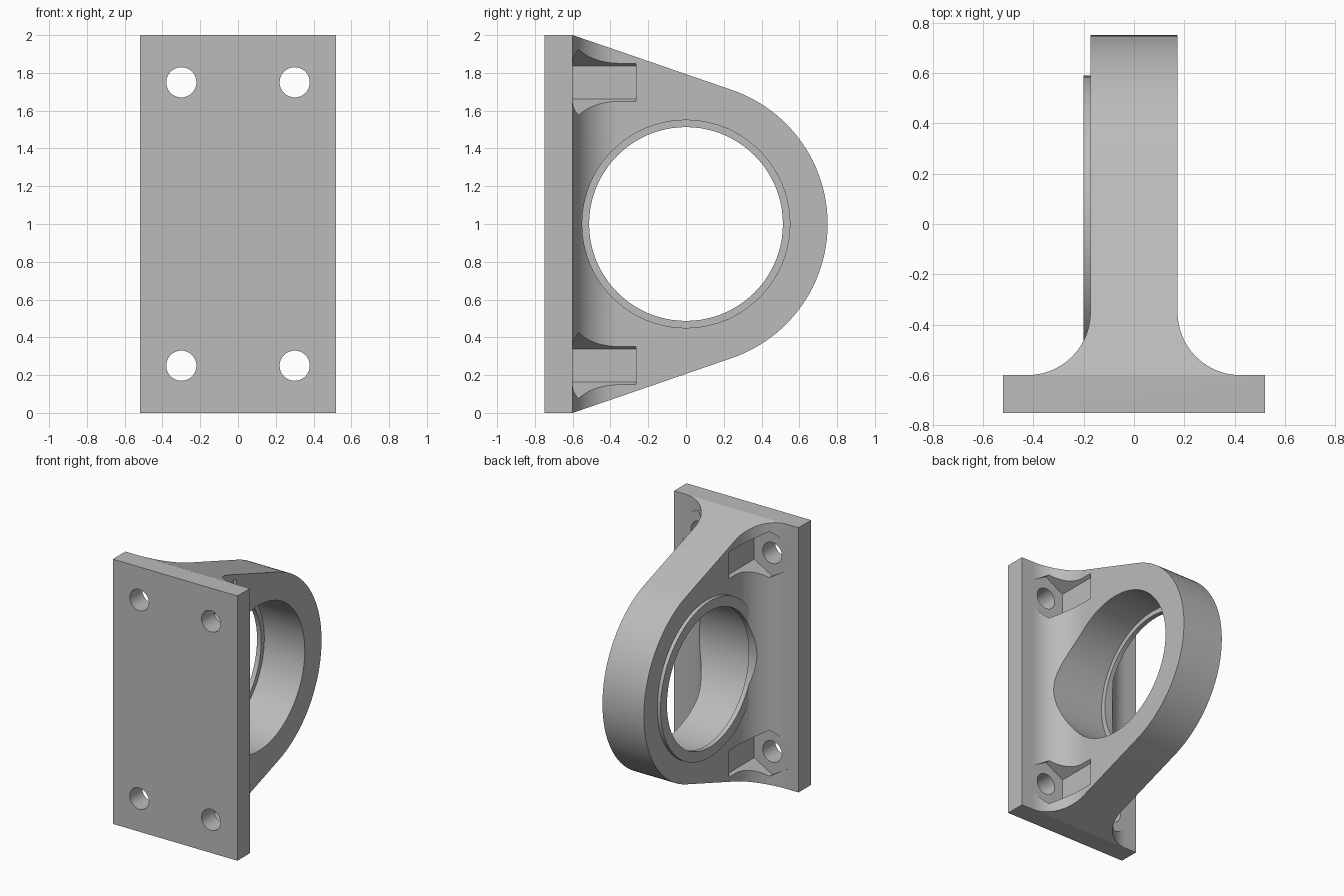
import bpy, bmesh, math
from mathutils import Vector

cube = bpy.data.objects.get("Cube")
if cube:
    bpy.data.objects.remove(cube, do_unlink=True)

# One flat grey for the whole casting
grey = bpy.data.materials.new("plain grey")
grey.use_nodes = True
grey.diffuse_color = (0.5, 0.5, 0.5, 1)
grey.node_tree.nodes["Principled BSDF"].inputs["Base Color"].default_value = (0.5, 0.5, 0.5, 1)

# Sizes
PLATE_HALF, PLATE_FRONT, PLATE_BACK = 0.52, -0.75, -0.6
WEB_HALF, FILLET = 0.173, 0.25
RING_R, AXIS_Z = 0.75, 1.0
BORE_R, LIP_R, LIP_BORE_R = 0.55, 0.59, 0.513


def arc(cx, cy, r, start, end, n):
    """Points on an arc, angles in degrees."""
    angles = [math.radians(start + (end - start) * i / n) for i in range(n + 1)]
    return [(cx + r * math.cos(a), cy + r * math.sin(a)) for a in angles]


def circle(cx, cy, r, n, start=0):
    return arc(cx, cy, r, start, start + 360, n)[:-1]


def prism(name, points, axis, low, high):
    """Extrude a flat outline along an axis; the outline uses the other two in order."""
    def place(p, d):
        co = list(p)
        co.insert("xyz".index(axis), d)
        return co
    bm = bmesh.new()
    face = bm.faces.new([bm.verts.new(place(p, low)) for p in points])
    top = bmesh.ops.extrude_face_region(bm, geom=[face])["geom"]
    shift = Vector(place((0, 0), high - low))
    bmesh.ops.translate(bm, vec=shift, verts=[v for v in top if isinstance(v, bmesh.types.BMVert)])
    bmesh.ops.recalc_face_normals(bm, faces=bm.faces)
    mesh = bpy.data.meshes.new(name)
    bm.to_mesh(mesh)
    bm.free()
    mesh.materials.append(grey)
    obj = bpy.data.objects.new(name, mesh)
    bpy.context.collection.objects.link(obj)
    return obj


def combine(target, tool, operation):
    """Apply a boolean and remove the tool."""
    mod = target.modifiers.new(operation, 'BOOLEAN')
    mod.operation, mod.solver, mod.object = operation, 'EXACT', tool
    bpy.context.view_layer.objects.active = target
    bpy.ops.object.modifier_apply(modifier=mod.name)
    bpy.data.objects.remove(tool, do_unlink=True)


# Plan outline: mounting plate, concave fillets and upright web
half = [(PLATE_HALF, PLATE_FRONT), (PLATE_HALF, PLATE_BACK)]
half += arc(WEB_HALF + FILLET, PLATE_BACK + FILLET, FILLET, 270, 180, 20)
half += [(WEB_HALF, 1.0)]
plan = half + [(-x, y) for x, y in reversed(half)]
bracket = prism("bearing_bracket", plan, "z", -0.2, 2.2)

# Side outline: plate edge running tangent into the round end
reach = math.hypot(PLATE_BACK, AXIS_Z)
tangent = math.degrees(math.atan2(AXIS_Z, PLATE_BACK) - math.acos(RING_R / reach))
side = [(-1, 0), (PLATE_BACK, 0)] + arc(0, AXIS_Z, RING_R, -tangent, tangent, 48)
side += [(PLATE_BACK, 2), (-1, 2)]
combine(bracket, prism("side_outline", side, "x", -1, 1), 'INTERSECT')

# Raised lip, bearing bore and the smaller opening through the lip
combine(bracket, prism("lip", circle(0, AXIS_Z, LIP_R, 80), "x", -0.2, -0.1), 'UNION')
combine(bracket, prism("bore", circle(0, AXIS_Z, BORE_R, 80), "x", -0.165, 1), 'DIFFERENCE')
combine(bracket, prism("lip_bore", circle(0, AXIS_Z, LIP_BORE_R, 80), "x", -1, 1), 'DIFFERENCE')

# Bolt holes with hexagonal nut pockets
for x in (-0.3, 0.3):
    for z in (0.25, 1.75):
        pocket = prism("nut_pocket", circle(x, z, 0.174, 6, 30), "y", PLATE_BACK - 0.001, -0.265)
        combine(bracket, pocket, 'DIFFERENCE')
        hole = prism("bolt_hole", circle(x, z, 0.08, 32), "y", -1, -0.5)
        combine(bracket, hole, 'DIFFERENCE')

# Smooth curves, crisp edges
bpy.ops.object.select_all(action='DESELECT')
bracket.select_set(True)
bpy.context.view_layer.objects.active = bracket
bpy.ops.object.shade_smooth_by_angle(angle=math.radians(30))
